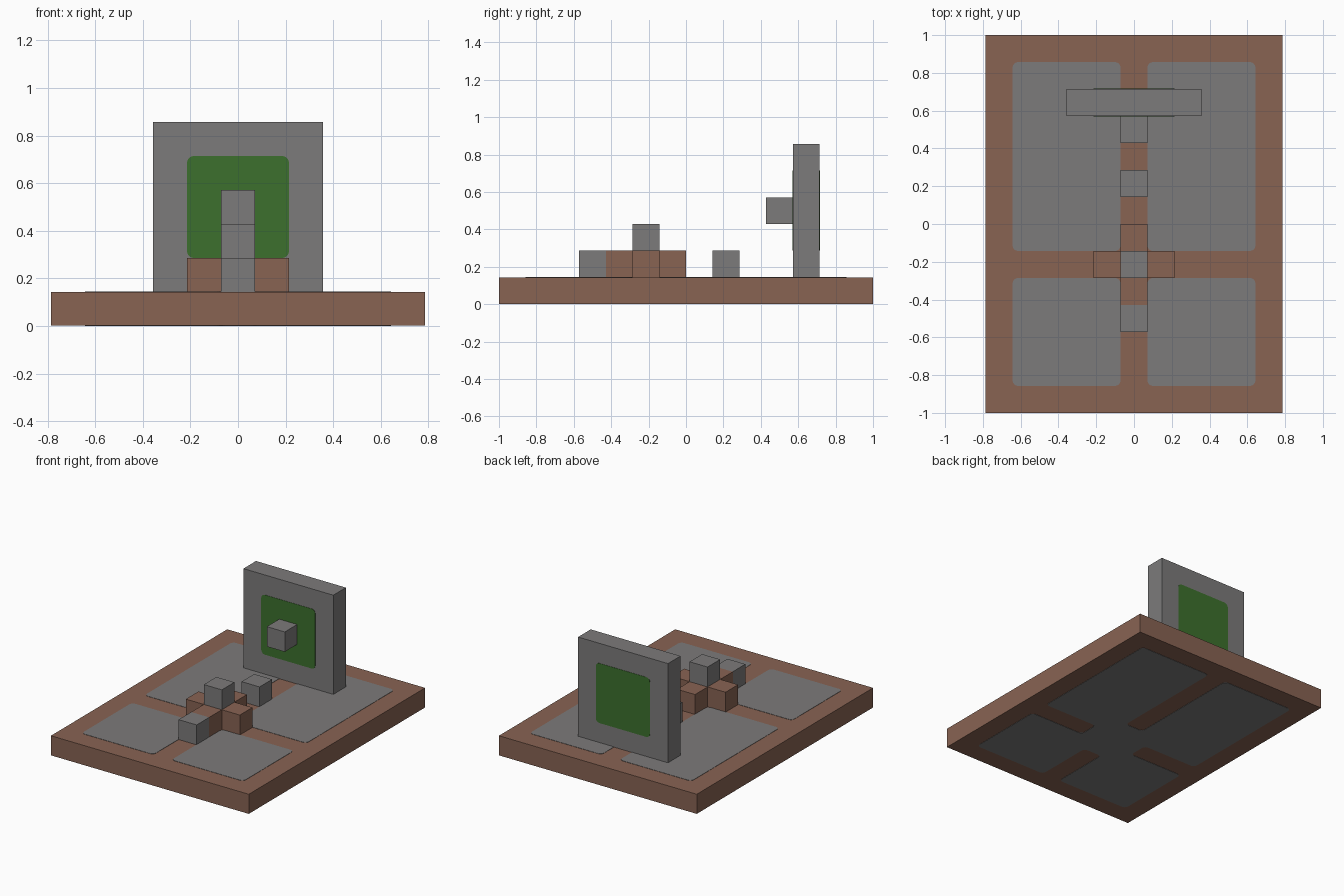
import bpy
import bmesh
import math
from mathutils import Vector

if "Cube" in bpy.data.objects:
    bpy.data.objects.remove(bpy.data.objects["Cube"])

CELL = 1 / 7      # everything sits on a grid of equal cells
SKIN = 0.002      # thickness of the painted plates
ROUND = 0.2       # corner rounding, in cells


def make_material(name, colour):
    mat = bpy.data.materials.new(name)
    mat.use_nodes = True
    rgba = (*colour, 1)
    mat.diffuse_color = rgba
    bsdf = mat.node_tree.nodes["Principled BSDF"]
    bsdf.inputs["Base Color"].default_value = rgba
    bsdf.inputs["Roughness"].default_value = 0.9
    return mat


grey = make_material("stone grey", (0.202, 0.197, 0.197))
brown = make_material("clay brown", (0.246, 0.125, 0.086))
green = make_material("leaf green", (0.045, 0.162, 0.026))


def finish(bm, name, mat):
    bmesh.ops.recalc_face_normals(bm, faces=bm.faces)
    mesh = bpy.data.meshes.new(name)
    bm.to_mesh(mesh)
    bm.free()
    mesh.materials.append(mat)
    obj = bpy.data.objects.new(name, mesh)
    bpy.context.collection.objects.link(obj)
    return obj


def block(name, mat, centre, size=(1, 1, 1)):
    """Box given by its centre and size in cells."""
    bm = bmesh.new()
    bmesh.ops.create_cube(bm, size=1)
    bmesh.ops.scale(bm, vec=Vector(size) * CELL, verts=bm.verts)
    obj = finish(bm, name, mat)
    obj.location = Vector(centre) * CELL
    return obj


def plate(name, mat, outline):
    """Thin plate with rounded corners from an outline in cells."""
    bm = bmesh.new()
    bm.faces.new([bm.verts.new((x * CELL, y * CELL, 0)) for x, y in outline])
    bmesh.ops.bevel(bm, geom=bm.verts[:], offset=ROUND * CELL, segments=4,
                    profile=0.5, affect='VERTICES')
    top = bmesh.ops.extrude_face_region(bm, geom=bm.faces[:])["geom"]
    bmesh.ops.translate(bm, vec=(0, 0, SKIN),
                        verts=[v for v in top if isinstance(v, bmesh.types.BMVert)])
    return finish(bm, name, mat)


def rect(x0, x1, y0, y1):
    return [(x0, y0), (x1, y0), (x1, y1), (x0, y1)]


# Base slab
slab = block("base_slab", brown, (0, 0, 0.5), (11, 14, 1))
slab.scale.z = 1 - SKIN / CELL
slab.location.z += SKIN / 2

# Four paving plates on the top of the slab
for row, y0, y1 in (("front", -6, -2), ("back", -1, 6)):
    for side, x0, x1 in (("right", -4.5, -0.5), ("left", 0.5, 4.5)):
        paving = plate(f"{row}_{side}_paving", grey, rect(x0, x1, y0, y1))
        paving.location.z = CELL

# Underside plate, joined in the middle, mirrored from one half
half = [(0.5, 0), (0.5, 6), (4.5, 6), (4.5, -1), (1.5, -1),
        (1.5, -2), (4.5, -2), (4.5, -6), (0.5, -6), (0.5, -3)]
plate("underside_paving", grey, half + [(-x, y) for x, y in reversed(half)])

# Cross of brown cubes with a grey cube on top and one in front
for name, x, y in (("centre", 0, -1.5), ("left", 1, -1.5), ("right", -1, -1.5),
                   ("front", 0, -2.5), ("back", 0, -0.5)):
    block(f"cross_{name}_cube", brown, (x, y, 1.5))
block("cross_top_cube", grey, (0, -1.5, 2.5))
block("front_step_cube", grey, (0, -3.5, 1.5))

# Loose cube between the cross and the upright panel
block("middle_cube", grey, (0, 1.5, 1.5))

# Upright panel with a green window on both faces and a knob in front
block("upright_panel", grey, (0, 4.5, 3.5), (5, 1, 5))
block("panel_knob", grey, (0, 3.5, 3.5))
for name, y, turn in (("front", 4, 1), ("back", 5, -1)):
    window = plate(f"{name}_window", green, rect(-1.5, 1.5, -1.5, 1.5))
    window.location = Vector((0, y, 3.5)) * CELL
    window.rotation_euler.x = turn * math.pi / 2
